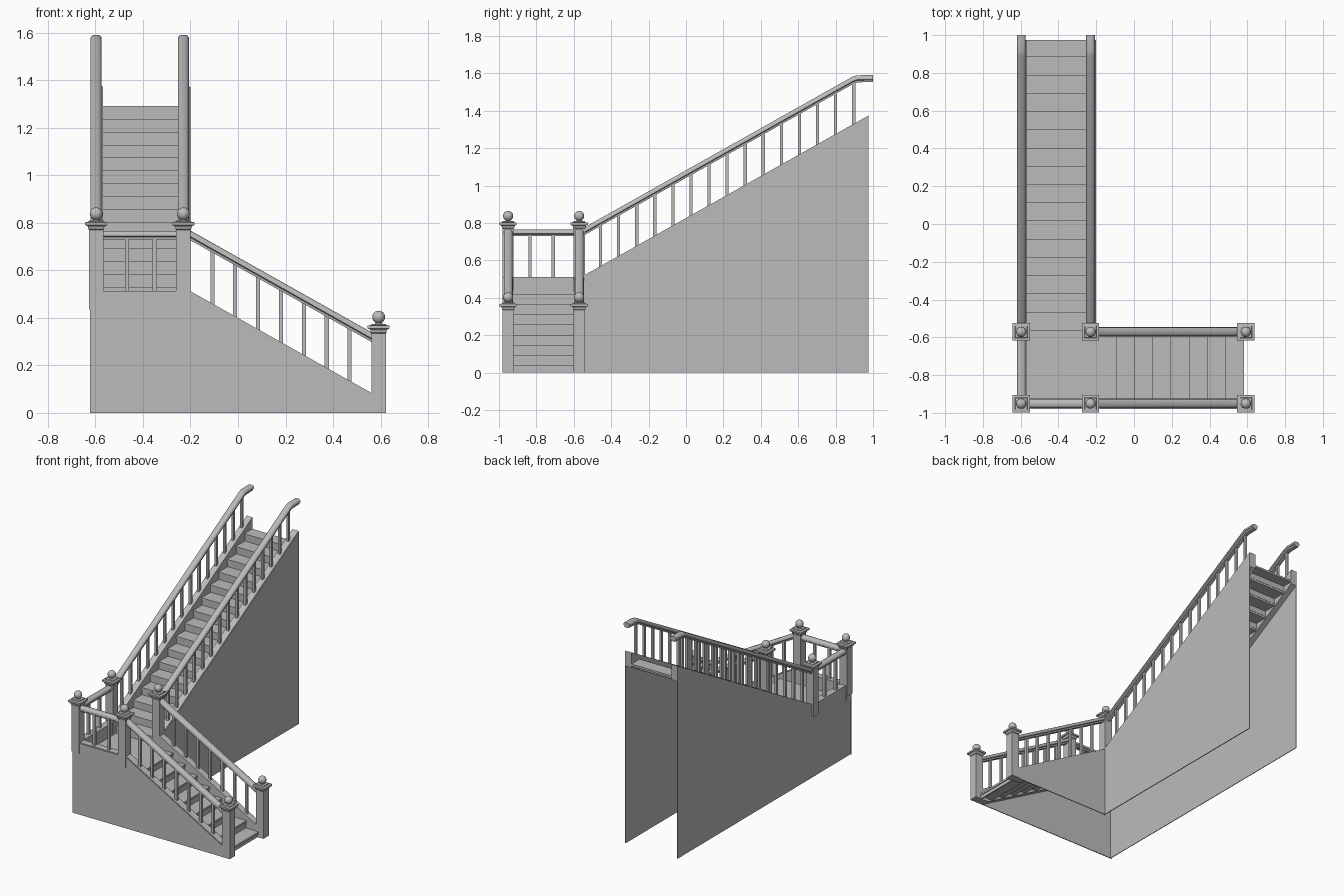
import bpy, bmesh, math

if "Cube" in bpy.data.objects:
    bpy.data.objects.remove(bpy.data.objects["Cube"])

mat = bpy.data.materials.new("plain_grey")
mat.diffuse_color = (0.5, 0.5, 0.5, 1)
mat.use_nodes = True
mat.node_tree.nodes["Principled BSDF"].inputs["Base Color"].default_value = mat.diffuse_color

XL, XR, XN = -0.597, -0.23, 0.592      # newel columns in x
YF, YB = -0.951, -0.571                # newel rows in y
SLOPE, GO, RISE, LAND = 0.562, 0.0965, 0.0545, 0.42


def finish(name, bm, smooth=False):
    bmesh.ops.recalc_face_normals(bm, faces=bm.faces)
    me = bpy.data.meshes.new(name)
    bm.to_mesh(me)
    bm.free()
    me.materials.append(mat)
    ob = bpy.data.objects.new(name, me)
    bpy.context.collection.objects.link(ob)
    if smooth:
        bpy.ops.object.select_all(action='DESELECT')
        ob.select_set(True)
        bpy.context.view_layer.objects.active = ob
        bpy.ops.object.shade_smooth_by_angle(angle=math.radians(40))
    return ob


def add_loft(bm, rings):
    """Bridge equal-length closed rings and cap both ends."""
    vs = [[bm.verts.new(p) for p in r] for r in rings]
    n = len(vs[0])
    for a, b in zip(vs, vs[1:]):
        for i in range(n):
            bm.faces.new((a[i], a[(i + 1) % n], b[(i + 1) % n], b[i]))
    bm.faces.new(vs[0])
    bm.faces.new(vs[-1])


def add_prism(bm, axis, prof, lo, hi):
    """Extrude an (across, z) profile along x or y."""
    f = (lambda t, p: (t, p[0], p[1])) if axis == 'x' else (lambda t, p: (p[0], t, p[1]))
    add_loft(bm, [[f(t, p) for p in prof] for t in (lo, hi)])


def add_box(bm, x0, x1, y0, y1, z0, z1):
    add_prism(bm, 'x', [(y0, z0), (y1, z0), (y1, z1), (y0, z1)], x0, x1)


def prism(name, axis, prof, lo, hi):
    bm = bmesh.new()
    add_prism(bm, axis, prof, lo, hi)
    return finish(name, bm)


# heights of the stringer top and the handrail centre along each flight
def up_top(y): return 0.512 + SLOPE * (y + 0.56)
def low_top(x): return 0.512 - SLOPE * (x + 0.2)
def up_rail(y): return 0.747 + SLOPE * (y + 0.56)
def low_rail(x): return 0.747 - SLOPE * (x + 0.2)


# newel posts with moulded cap and ball finial
def newel(name, x, y, z0, ball):
    bm = bmesh.new()
    top = ball - 0.036
    prof = [(0.030, z0), (0.030, top - 0.032), (0.034, top - 0.028), (0.034, top - 0.020),
            (0.039, top - 0.014), (0.046, top - 0.012), (0.046, top), (0.032, top + 0.003),
            (0.030, top + 0.008)]
    add_loft(bm, [[(x + sx * h, y + sy * h, z) for sx, sy in ((-1, -1), (1, -1), (1, 1), (-1, 1))]
                  for h, z in prof])
    neck = [(0.018, top + 0.006), (0.012, top + 0.012), (0.012, top + 0.018)]
    add_loft(bm, [[(x + r * math.cos(a * math.pi / 8), y + r * math.sin(a * math.pi / 8), z)
                   for a in range(16)] for r, z in neck])
    res = bmesh.ops.create_uvsphere(bm, u_segments=24, v_segments=14, radius=0.027)
    bmesh.ops.translate(bm, verts=res['verts'], vec=(x, y, ball))
    finish(name, bm, True)


newel("bottom_front_newel", XN, YF, 0, 0.403)
newel("bottom_back_newel", XN, YB, 0, 0.403)
for label, x, y in (("left_front", XL, YF), ("left_back", XL, YB),
                    ("right_front", XR, YF), ("right_back", XR, YB)):
    newel("landing_" + label + "_newel", x, y, 0.435, 0.838)


# handrails: one moulded section swept along a path
SECTION = [(-0.015, -0.018), (0.015, -0.018), (0.017, -0.008), (0.023, -0.004), (0.023, 0.006),
           (0.018, 0.014), (0.009, 0.018), (-0.009, 0.018), (-0.018, 0.014), (-0.023, 0.006),
           (-0.023, -0.004), (-0.017, -0.008)]


def rail(name, axis, at, path):
    rings = []
    for t, z, k in path:
        rings.append([((at + u, t, z + v * k) if axis == 'y' else (t, at + u, z + v * k))
                      for u, v in SECTION])
    bm = bmesh.new()
    add_loft(bm, rings)
    finish(name, bm, True)


UP = [(YB, up_rail(YB), 1.14), (0.89, up_rail(0.89), 1.14), (0.915, 1.571, 1.06), (1.0, 1.573, 1)]
LOW = [(XR, low_rail(XR), 1.14), (XN, low_rail(XN), 1.14)]
rail("upper_left_handrail", 'y', XL, UP)
rail("upper_right_handrail", 'y', XR, UP)
rail("lower_front_handrail", 'x', YF, LOW)
rail("lower_back_handrail", 'x', YB, LOW)
rail("landing_front_handrail", 'x', YF, [(XL, 0.748, 1), (XR, 0.748, 1)])
rail("landing_left_handrail", 'y', XL, [(YF, 0.748, 1), (YB, 0.748, 1)])


# balusters
def balusters(name, items):
    bm = bmesh.new()
    h = 0.0085
    for x, y, z0, z1 in items:
        add_box(bm, x - h, x + h, y - h, y + h, z0, z1)
    finish(name, bm)


up_ys = [-0.457 + 0.0967 * i for i in range(15)]
low_xs = [-0.108 + 0.0963 * i for i in range(7)]
for label, x in (("left", XL), ("right", XR)):
    balusters("upper_" + label + "_balusters",
              [(x, y, up_top(y) - 0.02, up_rail(y) - 0.005) for y in up_ys])
for label, y in (("front", YF), ("back", YB)):
    balusters("lower_" + label + "_balusters",
              [(x, y, low_top(x) - 0.02, low_rail(x) - 0.005) for x in low_xs])
balusters("landing_front_balusters", [(x, YF, 0.50, 0.74) for x in (-0.467, -0.352)])
balusters("landing_left_balusters", [(XL, y, 0.50, 0.74) for y in (-0.834, -0.710)])

# sloping stringers and the landing kerbs
D = 0.11
up_str = [(-0.56, up_top(-0.56) - D), (0.975, up_top(0.975) - D), (0.975, up_top(0.975)), (-0.56, up_top(-0.56))]
low_str = [(0.565, 0), (0.565, low_top(0.565)), (-0.2, low_top(-0.2)), (-0.2, low_top(-0.2) - D), (0.51, 0.003)]
prism("upper_left_stringer", 'x', up_str, -0.615, -0.569)
prism("upper_right_stringer", 'x', up_str, -0.253, -0.205)
prism("lower_front_stringer", 'y', low_str, -0.975, -0.925)
prism("lower_back_stringer", 'y', low_str, -0.597, -0.55)
prism("landing_front_kerb", 'y', [(-0.62, 0.40), (-0.2, 0.40), (-0.2, 0.512), (-0.62, 0.512)], -0.975, -0.925)
prism("landing_left_kerb", 'x', [(-0.975, 0.40), (-0.56, 0.40), (-0.56, 0.512), (-0.975, 0.512)], -0.617, -0.569)

# thin side panels down to the floor
up_wall = [(-0.56, 0), (0.975, 0), (0.975, up_top(0.975) - 0.004), (-0.56, up_top(-0.56) - 0.004)]
low_wall = [(0.565, 0), (0.565, low_top(0.565) - 0.004), (-0.2, low_top(-0.2) - 0.004), (-0.2, 0)]
prism("upper_left_panel", 'x', up_wall, -0.617, -0.612)
prism("upper_right_panel", 'x', up_wall, -0.206, -0.200)
prism("lower_back_panel", 'y', low_wall, -0.552, -0.546)
prism("front_panel", 'y', [(-0.622, 0), (0.565, 0), (0.565, low_top(0.565) - 0.004),
                           (-0.2, 0.508), (-0.622, 0.508)], -0.980, -0.974)
prism("landing_left_panel", 'x', [(-0.975, 0), (-0.56, 0), (-0.56, 0.44), (-0.975, 0.44)], -0.616, -0.611)

# upper flight: sixteen treads and risers
T = 0.014
bm = bmesh.new()
for i in range(16):
    y, z = -0.558 + GO * i, LAND + RISE * (i + 1)
    add_box(bm, -0.572, -0.25, y - 0.006, min(y + GO + 0.006, 0.975), z - T, z)
    add_box(bm, -0.572, -0.25, y, y + 0.008, z - RISE, z - T)
finish("upper_steps", bm)

# lower flight: seven treads, eight risers up to the landing
bm = bmesh.new()
for i in range(8):
    x, z = 0.576 - GO * i, LAND - RISE * (7 - i)
    if i < 7:
        add_box(bm, x - GO - 0.006, x + 0.006, -0.927, -0.595, z - T, z)
    add_box(bm, x - 0.008, x, -0.927, -0.595, max(z - RISE, 0), z - T)
finish("lower_steps", bm)

# landing floor
bm = bmesh.new()
add_box(bm, -0.612, -0.093, -0.974, -0.55, LAND - T, LAND)
finish("landing_floor", bm)
